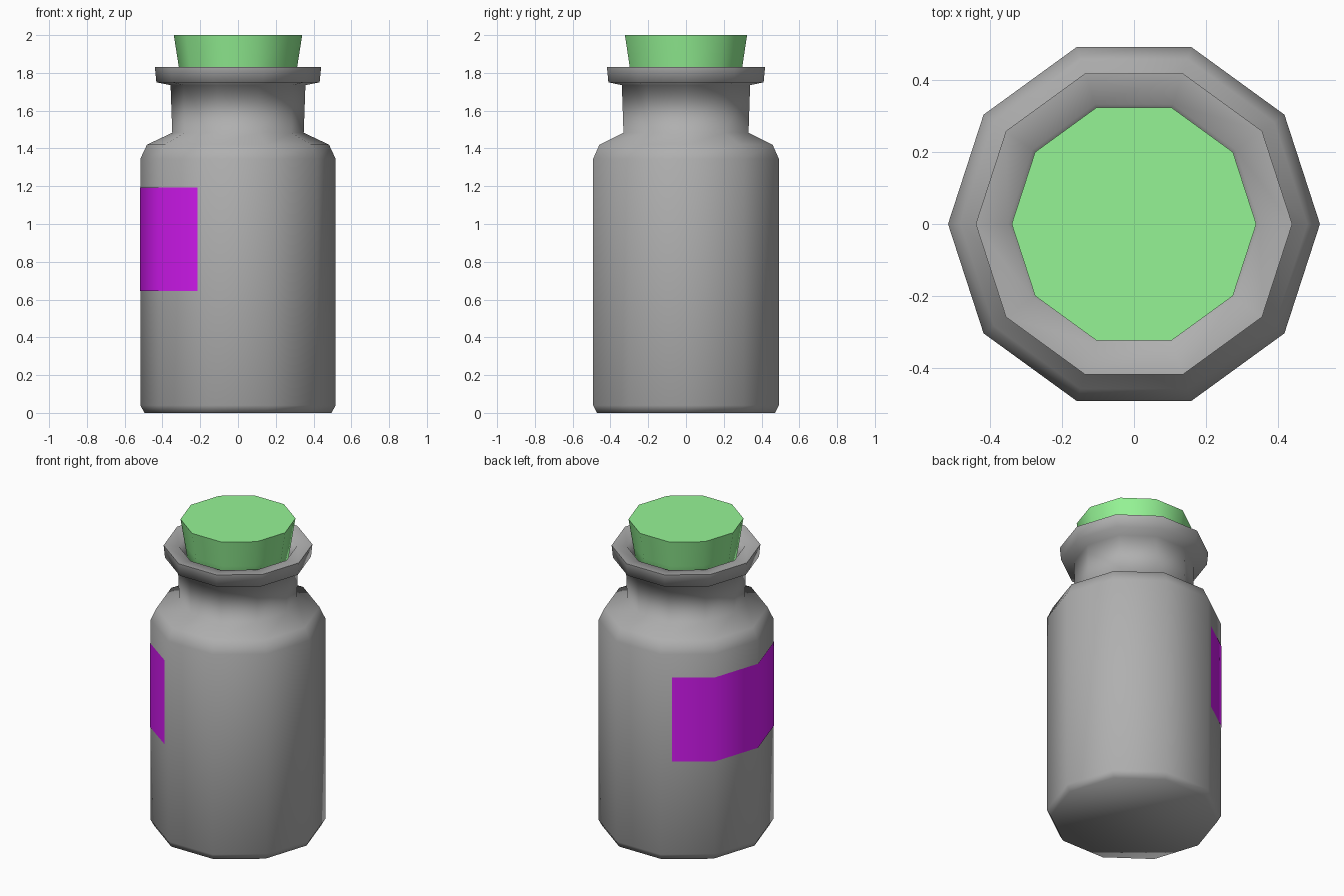
import bpy, bmesh
from math import cos, sin, pi, radians

if "Cube" in bpy.data.objects:
    bpy.data.objects.remove(bpy.data.objects["Cube"])

SIDES = 10


def finish(name, bm, color, angle=88):
    mesh = bpy.data.meshes.new(name)
    bm.to_mesh(mesh)
    bm.free()
    obj = bpy.data.objects.new(name, mesh)
    bpy.context.collection.objects.link(obj)
    mat = bpy.data.materials.new(name + "_color")
    mat.diffuse_color = color
    mat.use_nodes = True
    mat.node_tree.nodes["Principled BSDF"].inputs["Base Color"].default_value = mat.diffuse_color
    mesh.materials.append(mat)
    bpy.ops.object.select_all(action='DESELECT')
    obj.select_set(True)
    bpy.context.view_layer.objects.active = obj
    bpy.ops.object.shade_smooth_by_angle(angle=radians(angle))
    return obj


def lathe(name, profile, color):
    """Spin (radius, z) points into a ten-sided closed solid."""
    bm = bmesh.new()
    rings = [[bm.verts.new((r * cos(2 * pi * i / SIDES), r * sin(2 * pi * i / SIDES), z))
              for i in range(SIDES)] for r, z in profile]
    for a, b in zip(rings, rings[1:]):
        for i in range(SIDES):
            j = (i + 1) % SIDES
            bm.faces.new((a[i], a[j], b[j], b[i]))
    bm.faces.new(rings[0][::-1])
    bm.faces.new(rings[-1])
    return finish(name, bm, color)


# Bottle: base, body, shoulder, neck, flared lip and inner mouth
lathe("bottle", [(0.495, 0), (0.517, 0.04), (0.517, 1.345), (0.482, 1.42),
                 (0.348, 1.483), (0.357, 1.735), (0.432, 1.75), (0.44, 1.83),
                 (0.35, 1.822), (0.315, 1.76), (0.29, 1.55)], (0.43, 0.43, 0.43, 1))

# Tapered stopper
lathe("stopper", [(0.275, 1.6), (0.313, 1.83), (0.34, 2.0)], (0.3, 0.9, 0.3, 1))

# Label sheet wrapped around the left side, following the facets
R = 0.520
corners = [(R * cos(radians(a)), R * sin(radians(a))) for a in (144, 180, 216)]
path = [(-0.215, 0.452)] + corners + [(-0.215, -0.452)]
bm = bmesh.new()
low = [bm.verts.new((x, y, 0.645)) for x, y in path]
high = [bm.verts.new((x, y, 1.193)) for x, y in path]
for i in range(len(path) - 1):
    bm.faces.new((low[i], low[i + 1], high[i + 1], high[i]))
finish("label", bm, (0.7, 0.011, 0.95, 1))
